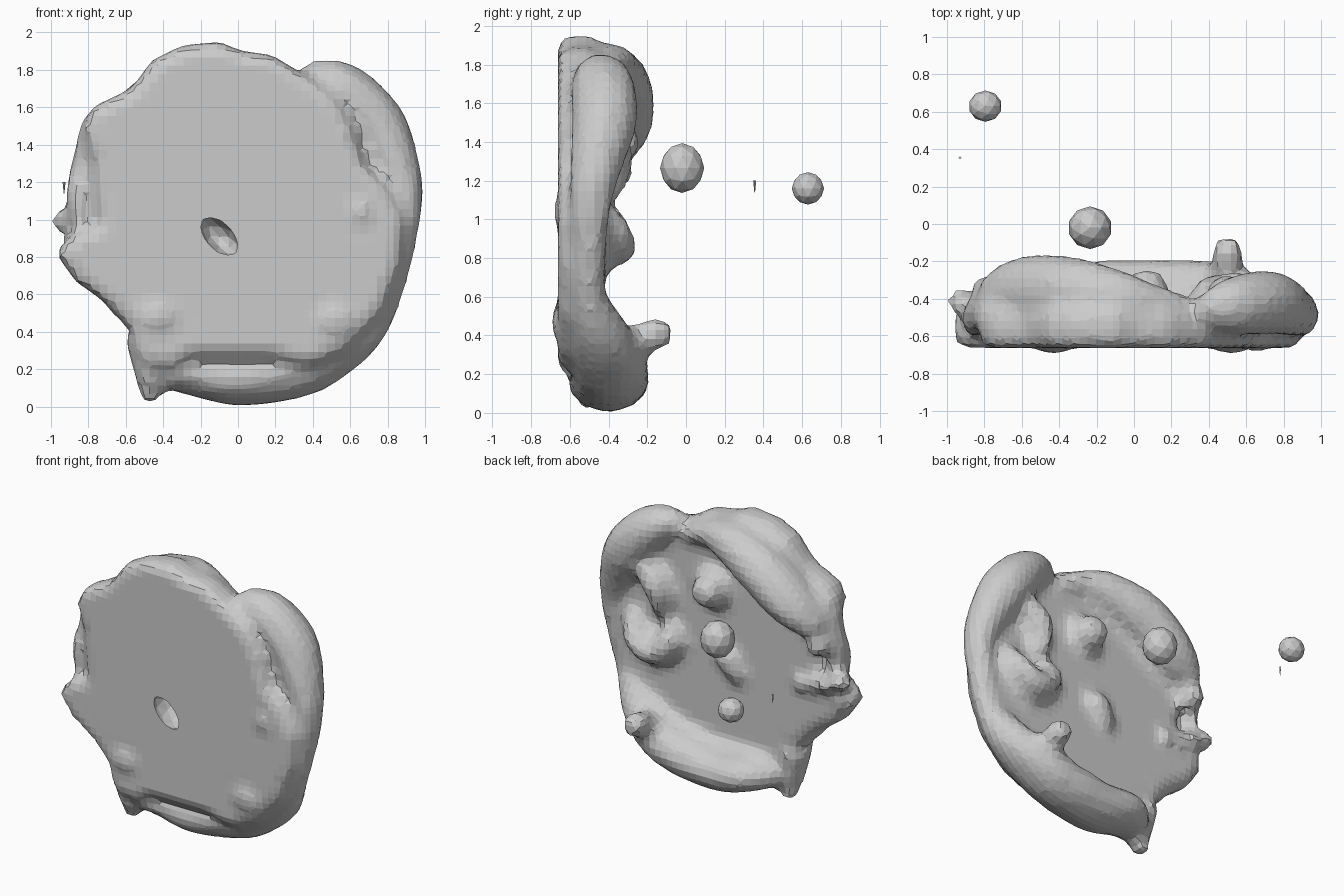
import bpy, bmesh
from mathutils import Matrix, Vector

if "Cube" in bpy.data.objects:
    bpy.data.objects.remove(bpy.data.objects["Cube"])


def make_object(name, bm):
    bmesh.ops.recalc_face_normals(bm, faces=bm.faces)
    mesh = bpy.data.meshes.new(name)
    bm.to_mesh(mesh)
    bm.free()
    ob = bpy.data.objects.new(name, mesh)
    bpy.context.collection.objects.link(ob)
    return ob


def ball(bm, loc, size, sub=2):
    m = Matrix.Translation(loc) @ Matrix.Diagonal((*size, 1))
    bmesh.ops.create_icosphere(bm, subdivisions=sub, radius=1.02, matrix=m)


def ridge(bm, stops, steps=7):
    """Lumpy roll: stops are (x, y, z, radius across, radius in y)."""
    pts = [Vector(s) for s in stops]
    for i in range(len(pts) - 1):
        p0, p1 = pts[max(i - 1, 0)], pts[i]
        p2, p3 = pts[i + 1], pts[min(i + 2, len(pts) - 1)]
        for k in range(steps + (i == len(pts) - 2)):
            t = k / steps
            q = 0.5 * (2 * p1 + (p2 - p0) * t + (2 * p0 - 5 * p1 + 4 * p2 - p3) * t ** 2
                       + (3 * p1 - p0 - 3 * p2 + p3) * t ** 3)
            ball(bm, q[:3], (q[3], q[4], q[3]))


body = bmesh.new()

# thick plate with ragged outline and softened front and back edges
outline = [(-.97, .82), (-.9, .91), (-.74, .95), (-.75, 1.1), (-.77, 1.3), (-.83, 1.5),
           (-.78, 1.6), (-.57, 1.7), (-.46, 1.85), (-.3, 1.93), (-.1, 1.95), (.02, 1.9),
           (.18, 1.88), (.36, 1.77), (.52, 1.66), (.61, 1.5), (.67, 1.3), (.81, 1.15),
           (.89, 1.0), (.87, .75), (.77, .5), (.58, .3), (.4, .22), (.15, .27),
           (-.25, .27), (-.38, .2), (-.53, .25), (-.58, .42), (-.68, .54), (-.87, .67)]
rings = [[body.verts.new((x * s, y, 1 + (z - 1) * s)) for x, z in outline]
         for y, s in [(-.662, .97), (-.6, 1), (-.5, 1), (-.42, .95)]]
body.faces.new(rings[0])
body.faces.new(rings[-1])
n = len(outline)
for a, b in zip(rings, rings[1:]):
    for i in range(n):
        body.faces.new((a[i], a[(i + 1) % n], b[(i + 1) % n], b[i]))

# right and bottom rim
ridge(body, [(.42, -.45, 1.77, .08, .11), (.56, -.43, 1.7, .14, .16), (.73, -.42, 1.52, .16, .17),
             (.84, -.46, 1.3, .13, .14), (.89, -.49, 1.1, .1, .11), (.86, -.5, .85, .09, .09),
             (.78, -.5, .6, .1, .09), (.66, -.45, .42, .13, .15), (.5, -.4, .29, .15, .19),
             (.3, -.39, .2, .16, .2), (0, -.4, .155, .15, .21), (-.22, -.4, .18, .13, .2),
             (-.36, -.46, .19, .1, .15)])
# top left rim
ridge(body, [(.28, -.48, 1.72, .07, .1), (.08, -.45, 1.78, .1, .14), (-.1, -.4, 1.77, .14, .16),
             (-.35, -.37, 1.67, .17, .2), (-.58, -.37, 1.5, .16, .2), (-.73, -.4, 1.38, .11, .16)])
# left edge roll, corner bulge and row of small bumps
ridge(body, [(-.77, -.5, 1.48, .08, .1), (-.81, -.48, 1.3, .08, .1),
             (-.85, -.5, 1.15, .07, .1), (-.85, -.5, 1.0, .06, .1)])
ridge(body, [(-.92, -.56, .82, .05, .09), (-.78, -.56, .72, .06, .1), (-.6, -.55, .52, .07, .1)])
for x, z, r in [(-.93, .99, .065), (-.82, .95, .065), (-.72, .92, .05), (-.62, .9, .05)]:
    ball(body, (x, -.42, z), (r, r * 1.2, r))
ball(body, (-.79, -.36, 1.24), (.08, .09, .08))
# spike at the bottom
ridge(body, [(-.5, -.52, .35, .1, .12), (-.48, -.52, .2, .08, .1), (-.47, -.5, .06, .055, .06)])
# curl and short ridge on the back
ridge(body, [(.69, -.42, 1.02, .06, .08), (.65, -.39, .92, .085, .12), (.52, -.39, .85, .1, .13),
             (.39, -.4, .94, .085, .12), (.4, -.42, 1.03, .05, .09)])
ridge(body, [(.56, -.4, 1.4, .09, .11), (.48, -.39, 1.3, .09, .12), (.46, -.42, 1.15, .06, .1)])
# single lumps on the back, knob on the bottom rim
ball(body, (.07, -.37, 1.4), (.12, .13, .12))
ridge(body, [(-.1, -.44, .84, .08, .08), (-.04, -.42, .93, .08, .09)])
ridge(body, [(.5, -.26, .38, .08, .08), (.5, -.15, .41, .085, .085)])
# low bumps on the front
ball(body, (-.43, -.58, .48), (.15, .12, .11))
ball(body, (.52, -.58, .46), (.14, .12, .12))
ball(body, (.66, -.63, 1.04), (.05, .06, .08))

dish = make_object("lumpy_dish", body)
remesh = dish.modifiers.new("Remesh", "REMESH")
remesh.mode = "VOXEL"
remesh.voxel_size = .045

# hollow in the middle of the front
cut = bmesh.new()
bmesh.ops.create_icosphere(cut, subdivisions=2, radius=1, matrix=Matrix.Translation((-.1, -.63, .91))
                           @ Matrix.Rotation(.8, 4, "Y") @ Matrix.Diagonal((.13, .14, .075, 1)))
hollow = make_object("hollow_cutter", cut)
hollow.hide_render = True
hollow.display_type = "WIRE"
boolean = dish.modifiers.new("Hollow", "BOOLEAN")
boolean.operation = "DIFFERENCE"
boolean.object = hollow

# floating balls
for name, loc, size in [("large_floating_ball", (-.235, -.02, 1.265), (.115, .112, .126)),
                        ("small_floating_ball", (-.795, .63, 1.16), (.087, .082, .082))]:
    bm = bmesh.new()
    ball(bm, loc, size)
    make_object(name, bm)

# tiny floating sliver
bm = bmesh.new()
bmesh.ops.create_cone(bm, segments=4, radius1=.002, radius2=.008, depth=.06, cap_ends=True,
                      matrix=Matrix.Translation((-.93, .355, 1.17)))
make_object("floating_sliver", bm)
